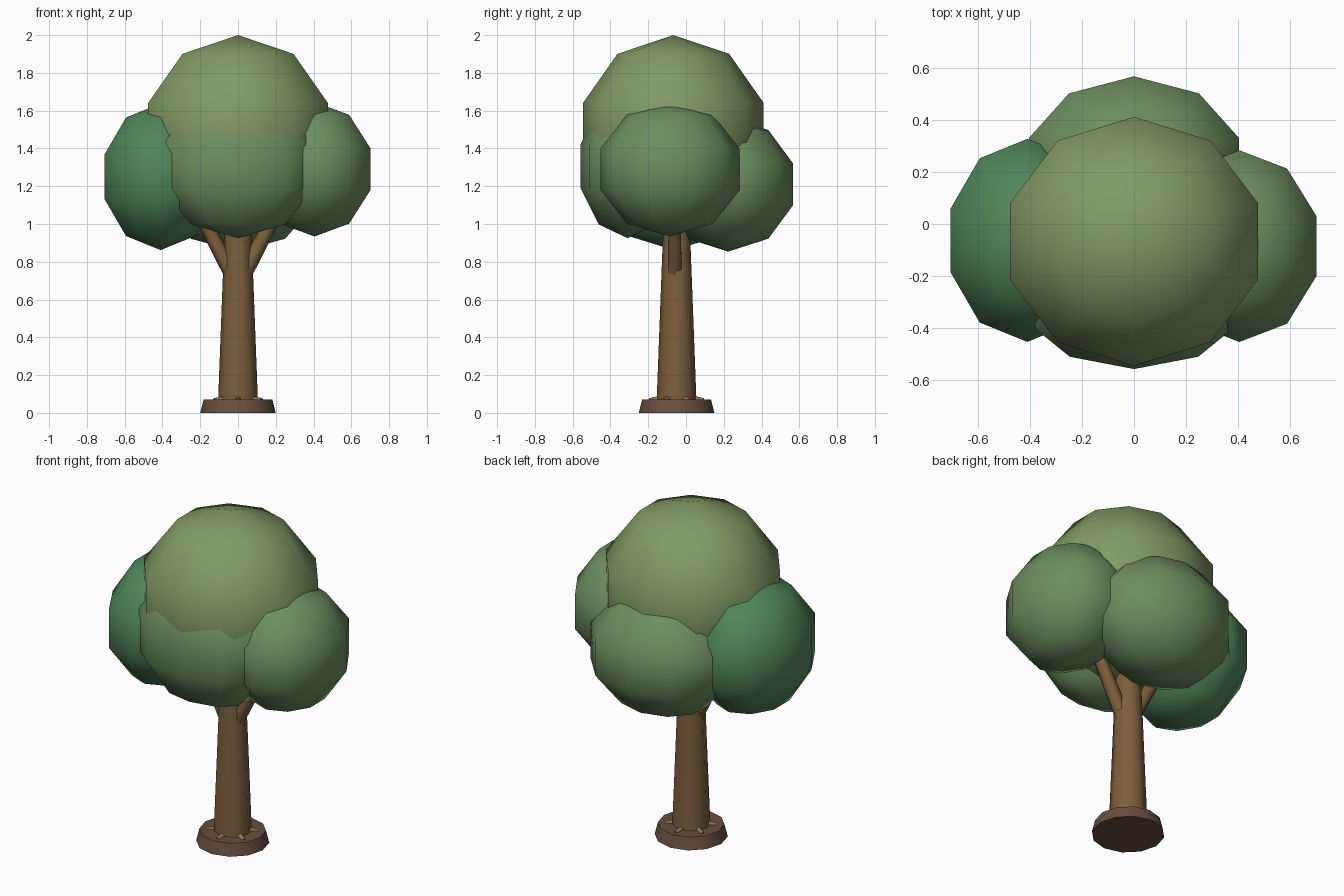
import bpy
from math import radians, cos, sin, pi
from mathutils import Vector

if "Cube" in bpy.data.objects:
    bpy.data.objects.remove(bpy.data.objects["Cube"])


def material(name, rgb):
    m = bpy.data.materials.new(name)
    m.diffuse_color = (*rgb, 1)
    m.use_nodes = True
    m.node_tree.nodes["Principled BSDF"].inputs["Base Color"].default_value = m.diffuse_color
    return m


LIGHT = material("light_leaf", (0.22, 0.32, 0.13))
MID = material("mid_leaf", (0.15, 0.27, 0.115))
DARK = material("dark_leaf", (0.08, 0.235, 0.10))
BARK = material("bark", (0.20, 0.115, 0.047))
SOIL = material("soil", (0.14, 0.075, 0.05))
ROOT = material("root_bark", (0.27, 0.17, 0.07))


def finish(name, mat, angle):
    ob = bpy.context.object
    ob.name = name
    ob.data.materials.append(mat)
    bpy.ops.object.shade_smooth_by_angle(angle=radians(angle))
    return ob


def clump(name, centre, radii, mat):
    bpy.ops.mesh.primitive_uv_sphere_add(segments=10, ring_count=5, radius=1, location=centre)
    bpy.context.object.scale = radii
    bpy.ops.object.transform_apply(location=False, rotation=False, scale=True)
    finish(name, mat, 80)


def taper(name, a, b, r1, r2, sides, mat, angle=50):
    a, b = Vector(a), Vector(b)
    d = b - a
    bpy.ops.mesh.primitive_cone_add(vertices=sides, radius1=r1, radius2=r2,
                                    depth=d.length, location=(a + b) / 2)
    bpy.context.object.rotation_euler = d.to_track_quat('Z', 'Y').to_euler()
    finish(name, mat, angle)


# Leaf clumps
clump("crown_top", (0, -0.067, 1.48), (0.526, 0.503, 0.52), LIGHT)
clump("crown_left", (-0.41, -0.063, 1.25), (0.327, 0.41, 0.388), DARK)
clump("crown_right", (0.405, -0.085, 1.29), (0.328, 0.387, 0.356), MID)
clump("crown_front", (0, -0.309, 1.305), (0.442, 0.261, 0.38), MID)
clump("crown_back", (0, 0.223, 1.21), (0.447, 0.362, 0.356), MID)

# Trunk and soil base
CY = -0.05
taper("trunk", (0, CY, 0.02), (0, CY, 1.1), 0.107, 0.066, 8, BARK)
taper("soil_base", (0, CY, 0), (0, CY, 0.072), 0.2, 0.182, 12, SOIL)

# Forked branches
for side, s in (("left", -1), ("right", 1)):
    taper("branch_" + side, (s * 0.03, CY - 0.01, 0.73), (s * 0.23, CY - 0.01, 1.11),
          0.042, 0.036, 6, BARK, 65)

# Small roots at the trunk foot
for i in range(6):
    t = 2 * pi * i / 6 + pi / 6
    taper(f"root_{i + 1}", (0.07 * cos(t), CY + 0.07 * sin(t), 0.076),
          (0.145 * cos(t), CY + 0.145 * sin(t), 0.066), 0.018, 0.012, 6, ROOT, 65)
